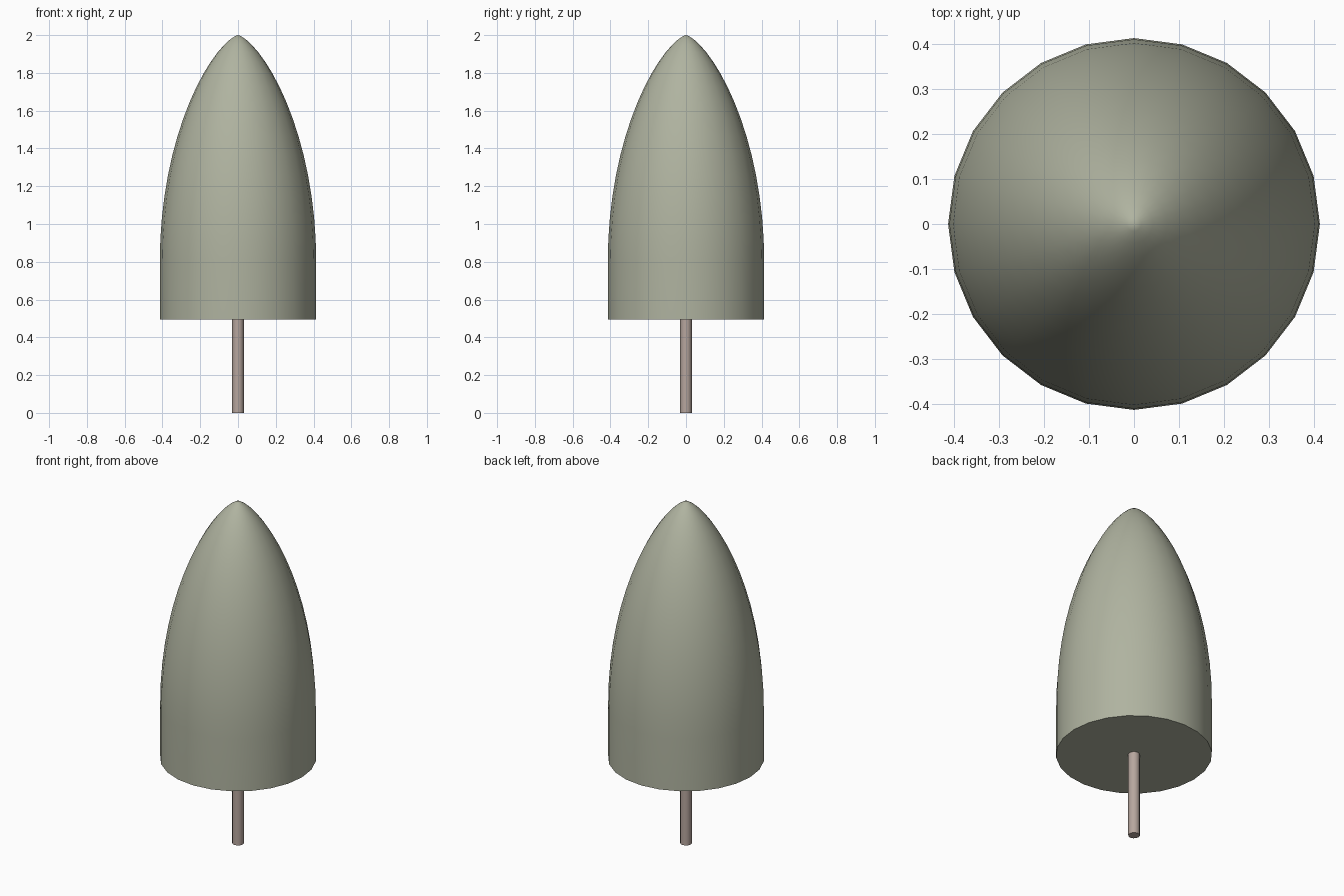
import bpy, bmesh, math

if "Cube" in bpy.data.objects:
    bpy.data.objects.remove(bpy.data.objects["Cube"])


def material(name, rgb):
    m = bpy.data.materials.new(name)
    m.diffuse_color = (*rgb, 1)
    m.use_nodes = True
    m.node_tree.nodes["Principled BSDF"].inputs["Base Color"].default_value = m.diffuse_color
    return m


def lathe(name, profile, sides, mat, angle):
    """Revolve (radius, z) points around z; zero radius makes a pole."""
    bm = bmesh.new()
    rings = []
    for r, z in profile:
        n = sides if r > 0 else 1
        rings.append([bm.verts.new((r * math.cos(2 * math.pi * i / sides),
                                    r * math.sin(2 * math.pi * i / sides), z))
                      for i in range(n)])
    for a, b in zip(rings, rings[1:]):
        for i in range(sides):
            j = (i + 1) % sides
            if len(b) == 1:
                bm.faces.new((a[i], a[j], b[0]))
            else:
                bm.faces.new((a[i], a[j], b[j], b[i]))
    for ring, flip in ((rings[0], True), (rings[-1], False)):
        if len(ring) > 1:
            bm.faces.new(ring[::-1] if flip else ring)
    me = bpy.data.meshes.new(name)
    bm.to_mesh(me)
    bm.free()
    ob = bpy.data.objects.new(name, me)
    bpy.context.collection.objects.link(ob)
    me.materials.append(mat)
    bpy.ops.object.select_all(action='DESELECT')
    ob.select_set(True)
    bpy.context.view_layer.objects.active = ob
    bpy.ops.object.shade_smooth_by_angle(angle=math.radians(angle))
    return ob


# Crown: straight skirt, then a pointed dome
R, base, shoulder, top = 0.414, 0.495, 0.8, 2.0
steps = 16
profile = [(R, base)]
for k in range(steps):
    t = math.sin(k / steps * math.pi / 2)
    profile.append((R * (1 - t * t) ** 0.7, shoulder + (top - shoulder) * t))
profile.append((0, top))
lathe("crown", profile, 24, material("foliage", (0.43, 0.45, 0.35)), 50)

# Trunk
lathe("trunk", [(0.031, 0), (0.031, 0.5)], 12, material("bark", (0.47, 0.38, 0.34)), 50)
